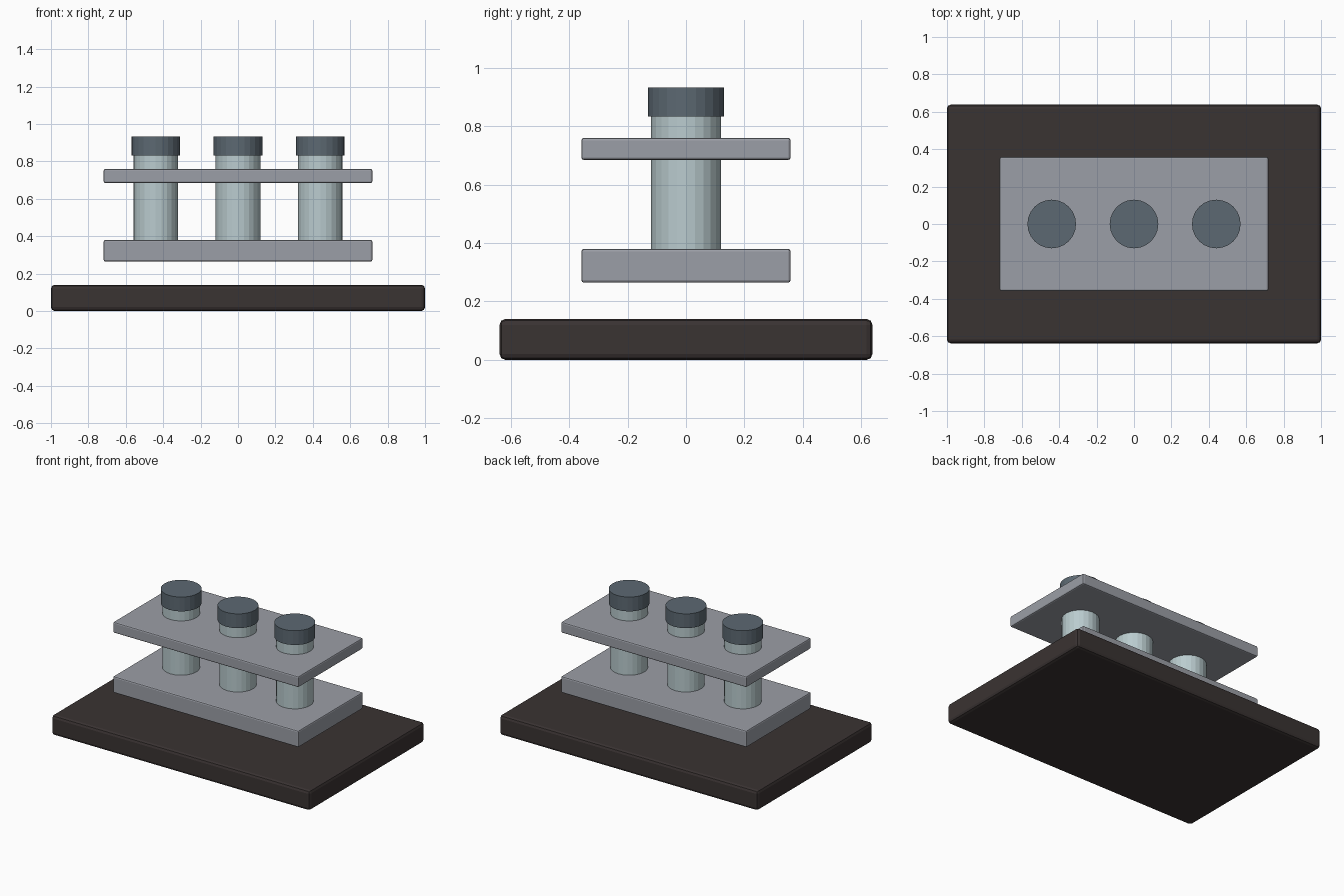
import bpy

if "Cube" in bpy.data.objects:
    bpy.data.objects.remove(bpy.data.objects["Cube"])


def material(name, rgb):
    m = bpy.data.materials.new(name)
    m.diffuse_color = (*rgb, 1)
    m.use_nodes = True
    m.node_tree.nodes["Principled BSDF"].inputs["Base Color"].default_value = m.diffuse_color
    return m


DARK = material("dark brown", (0.042, 0.033, 0.032))
GREY = material("plate grey", (0.33, 0.345, 0.385))
PALE = material("pale glass", (0.49, 0.60, 0.62))
SLATE = material("slate cap", (0.107, 0.14, 0.168))


def slab(name, sx, sy, z0, z1, bevel, mat):
    bpy.ops.mesh.primitive_cube_add(size=1, location=(0, 0, (z0 + z1) / 2))
    o = bpy.context.object
    o.name = name
    o.scale = (sx, sy, z1 - z0)
    bpy.ops.object.transform_apply(location=False, rotation=False, scale=True)
    b = o.modifiers.new("rounded edges", 'BEVEL')
    b.width = bevel
    b.segments = 2
    o.data.materials.append(mat)


def rod(name, x, radius, z0, z1, mat):
    bpy.ops.mesh.primitive_cylinder_add(vertices=24, radius=radius, depth=z1 - z0,
                                        location=(x, 0, (z0 + z1) / 2))
    o = bpy.context.object
    o.name = name
    o.data.materials.append(mat)


# Base and the two rack plates
slab("base", 2.0, 1.276, 0, 0.14, 0.02, DARK)
slab("lower_plate", 1.436, 0.716, 0.264, 0.38, 0.009, GREY)
slab("upper_plate", 1.436, 0.716, 0.684, 0.76, 0.009, GREY)

# Three capped tubes
for i, x in enumerate((-0.44, 0, 0.44), 1):
    rod(f"tube_{i}", x, 0.119, 0.32, 0.832, PALE)
    rod(f"cap_{i}", x, 0.13, 0.832, 0.932, SLATE)
